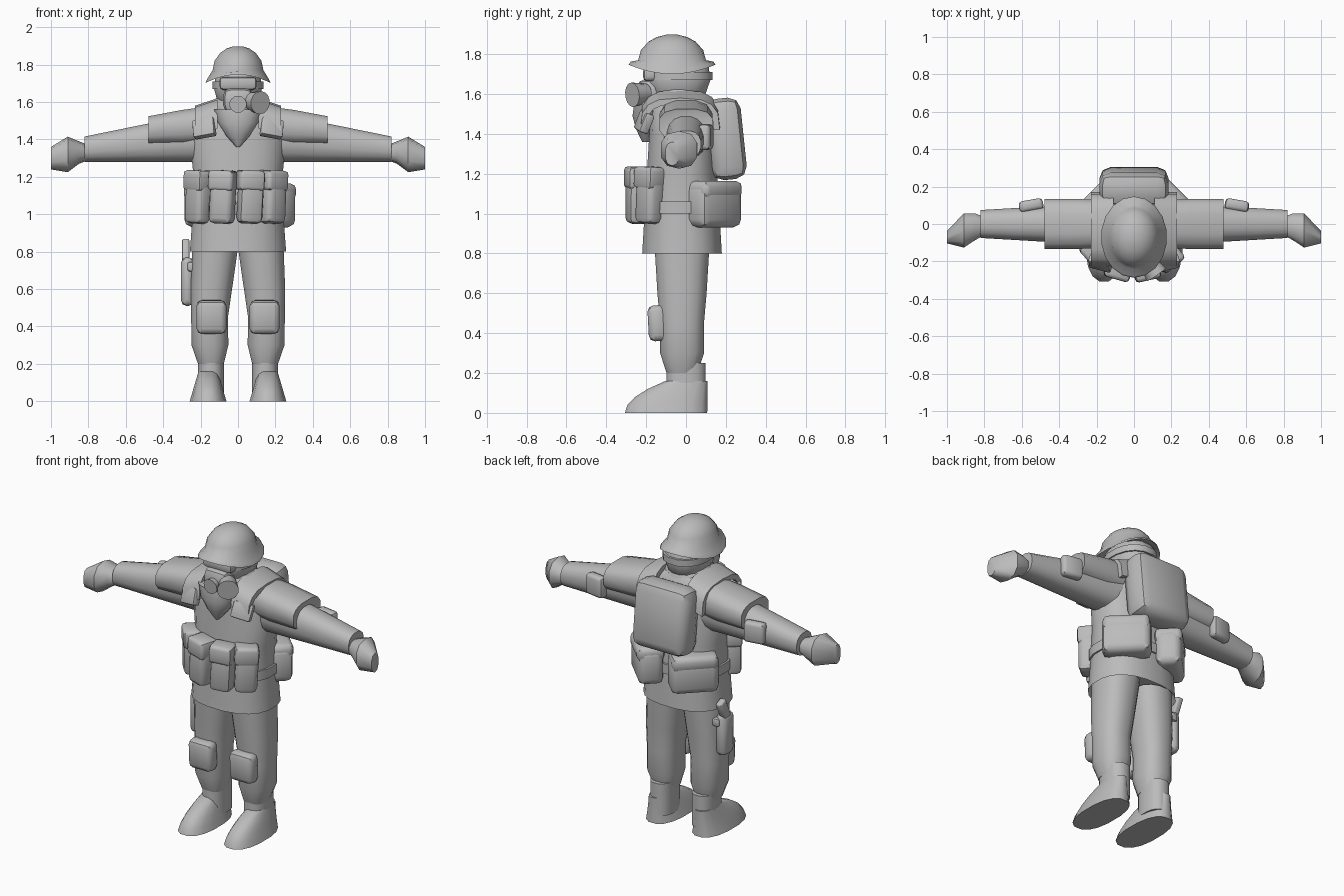
import bpy, bmesh
from math import sin, cos, pi, radians, copysign
from mathutils import Vector, Euler, Matrix

if "Cube" in bpy.data.objects:
    bpy.data.objects.remove(bpy.data.objects["Cube"])

grey = bpy.data.materials.new("plain grey")
grey.use_nodes = True
grey.diffuse_color = (.5, .5, .5, 1)
grey.node_tree.nodes["Principled BSDF"].inputs["Base Color"].default_value = grey.diffuse_color


def finish(name, bm):
    """Turn a bmesh into a smooth shaded object with sharp creases."""
    bmesh.ops.recalc_face_normals(bm, faces=bm.faces)
    mesh = bpy.data.meshes.new(name)
    bm.to_mesh(mesh)
    bm.free()
    mesh.materials.append(grey)
    mesh.shade_smooth()
    mesh.set_sharp_from_angle(angle=radians(45))
    obj = bpy.data.objects.new(name, mesh)
    bpy.context.collection.objects.link(obj)
    return obj


def skin(name, loops):
    """Bridge closed point loops and cap both ends."""
    bm = bmesh.new()
    rows = [[bm.verts.new(point) for point in loop] for loop in loops]
    count = len(rows[0])
    for low, high in zip(rows, rows[1:]):
        for i in range(count):
            j = (i + 1) % count
            bm.faces.new((low[i], low[j], high[j], high[i]))
    bm.faces.new(rows[0])
    bm.faces.new(rows[-1])
    return finish(name, bm)


def rounded(value, power):
    return copysign(abs(value) ** (2 / power), value)


def loft(name, rings, axis="z", sides=16, power=2.4, side=1):
    """Skin rounded sections (height, centre a, centre b, radius a, radius b)."""
    loops = []
    for t, a, b, radius_a, radius_b in rings:
        loop = []
        for i in range(sides):
            turn = 2 * pi * (i + .5) / sides
            u = a + radius_a * rounded(cos(turn), power)
            v = b + radius_b * rounded(sin(turn), power)
            loop.append((t * side, u, v) if axis == "x" else (u * side, v, t))
        loops.append(loop)
    return skin(name, loops)


def place(bm, location, rotation):
    turn = Euler([radians(angle) for angle in rotation]).to_matrix().to_4x4()
    bm.transform(Matrix.Translation(location) @ turn)


def block(name, location, size, rotation=(0, 0, 0), bevel=.03):
    """Box with rounded edges."""
    bm = bmesh.new()
    bmesh.ops.create_cube(bm, size=1)
    bmesh.ops.scale(bm, vec=size, verts=bm.verts)
    bmesh.ops.bevel(bm, geom=bm.edges[:], offset=bevel, segments=2, affect="EDGES", profile=.5)
    place(bm, location, rotation)
    return finish(name, bm)


def canister(name, location, rotation, radius, depth):
    bm = bmesh.new()
    bmesh.ops.create_cone(bm, cap_ends=True, segments=14, radius1=radius * .8, radius2=radius, depth=depth)
    place(bm, location, rotation)
    return finish(name, bm)


def strap(name, side):
    """Flat band arching over the shoulder, widest over the chest."""
    loops = []
    for step in range(9):
        angle = pi * step / 8
        outward = Vector((0, -rounded(cos(angle), 3), rounded(sin(angle), 3)))
        loop = []
        for edge, lift in ((-1, 0), (1, 0), (1, .03), (-1, .03)):
            x = .17 + .06 * edge
            y = -.03 + outward.y * (.17 + lift)
            z = 1.44 + outward.z * (.13 + lift) - .02 * edge
            loop.append((x * side, y, z))
        loops.append(loop)
    return skin(name, loops)


# Torso, collar and scarf
torso = [(.85, .23), (.8, .26), (1, .245), (1.2, .24), (1.4, .26), (1.53, .21), (1.59, .12)]
loft("jacket", [(z, 0, -.02, width, min(width, .25 - .06 * z)) for z, width in torso], sides=20)
loft("belt", [(z, 0, -.02, .255, .2) for z in (1, 1.06)], sides=20)
collar = [(1.5, .14), (1.56, .155), (1.6, .14), (1.64, .1)]
loft("scarf_collar", [(z, 0, -.04, width, width) for z, width in collar], power=2)
point = [(1.36, .01, .02), (1.42, .065, .05), (1.49, .11, .07), (1.56, .13, .06)]
loft("scarf_point", [(z, 0, -.2, width, depth) for z, width, depth in point], power=2)

# Head, goggles and breathing mask
head = [(-.9, .5), (-.5, .85), (0, 1), (.5, .95), (.9, .6)]
loft("head", [(1.67 + .14 * h, 0, -.04, .13 * r, .165 * r) for h, r in head], power=2.2)
loft("goggle_strap", [(z, 0, -.035, .138, .17) for z in (1.67, 1.71)], power=2.2)
block("goggles", (0, -.18, 1.7), (.2, .07, .07), bevel=.02)
block("face_mask", (0, -.18, 1.61), (.16, .13, .13), bevel=.04)
canister("mask_valve", (0, -.25, 1.59), (95, 0, 0), .046, .05)
canister("mask_filter", (.095, -.235, 1.6), (95, 0, 35), .062, .085)

# Helmet with a brim curled up at front and back
shell = [(1.76, .8), (1.7, 1.28), (1.72, 1.22)]
shell += [(1.77 + .13 * sin(a), cos(a)) for a in (0, .4, .8, 1.1, 1.4)]
helmet = loft("helmet", [(z, 0, -.07, .138 * r, .17 * r) for z, r in shell], sides=18, power=2)
for vert in helmet.data.vertices:
    if vert.co.z < 1.73:
        vert.co.z += (vert.co.y + .07) ** 2

for side, tag in ((1, "left_"), (-1, "right_")):
    # Legs and boots
    leg = [(.84, .12, .125), (.6, .142, .112), (.45, .152, .1), (.3, .15, .1), (.2, .145, .07)]
    loft(tag + "trouser_leg", [(z, x, -.02, r, r * 1.12) for z, x, r in leg], side=side)
    loft(tag + "boot_shaft", [(z, .145, 0, .07, .1) for z in (.05, .25)], side=side)
    foot = []
    for z in (0, .04, .08, .12, .16):
        toe, heel = -.31 + 8 * z * z, .11
        foot.append((z, .16, (toe + heel) / 2, .1 - .3 * z, (heel - toe) / 2))
    loft(tag + "boot_foot", foot, side=side)
    block(tag + "knee_pad", (.142 * side, -.145, .45), (.16, .09, .18), (3, 0, 0))

    # Arms, tapering evenly from shoulder to cuff
    sleeve = [(x, 0, 1.43 - .1 * x, .125 - .06 * x, .155 - .105 * x) for x in (.1, .25, .45, .65, .82)]
    loft(tag + "sleeve", sleeve, axis="x", side=side)
    hand = [(.8, -.01, 1.33, .05, .04), (.85, -.015, 1.33, .075, .06),
            (.91, -.035, 1.32, .095, .095), (1, -.07, 1.3, .035, .06)]
    loft(tag + "hand", hand, axis="x", sides=10, side=side)
    guard = [(x, 0, 1.49 - .09 * x, r, r - .01 - .1 * x) for x, r in ((.17, .13), (.3, .137), (.478, .137), (.47, .11))]
    loft(tag + "shoulder_guard", guard, axis="x", sides=12, power=2.8, side=side)
    block(tag + "elbow_pad", (.55 * side, .1, 1.385), (.13, .06, .13), (0, 0, -10 * side), bevel=.02)
    strap(tag + "shoulder_strap", side)
    block(tag + "chest_plate", (.18 * side, -.21, 1.46), (.12, .05, .1), (-20, 10 * side, 15 * side), bevel=.01)

    # Rear hip pouch with its flap
    spot, turn = .16 * side + .01, (0, 0, -45 * side)
    block(tag + "hip_pouch", (spot, .14, 1.04), (.28, .15, .22), turn, bevel=.04)
    block(tag + "hip_pouch_flap", (spot, .14, 1.12), (.27, .16, .09), turn)

# Backpack, leaning forward at the top
block("backpack", (0, .2, 1.375), (.37, .18, .41), (6, 0, 0), bevel=.06)

# Ammunition pouches wrapped round the front
for name, angle in (("outer_right", -60), ("inner_right", -20), ("inner_left", 16), ("outer_left", 50)):
    x, y = .24 * sin(radians(angle)), -.05 - .2 * cos(radians(angle))
    turn = (0, 3, angle * .8)
    block(name + "_pouch", (x, y, 1.09), (.13, .11, .28), turn)
    block(name + "_pouch_flap", (x, y, 1.18), (.14, .12, .11), turn, bevel=.02)

# Thigh holster
block("holster", (-.27, 0, .64), (.07, .11, .26))
block("holster_grip", (-.28, .03, .8), (.04, .06, .13), (-25, 0, 0), bevel=.01)
block("holster_strap", (-.245, 0, .72), (.05, .13, .05), bevel=.01)
